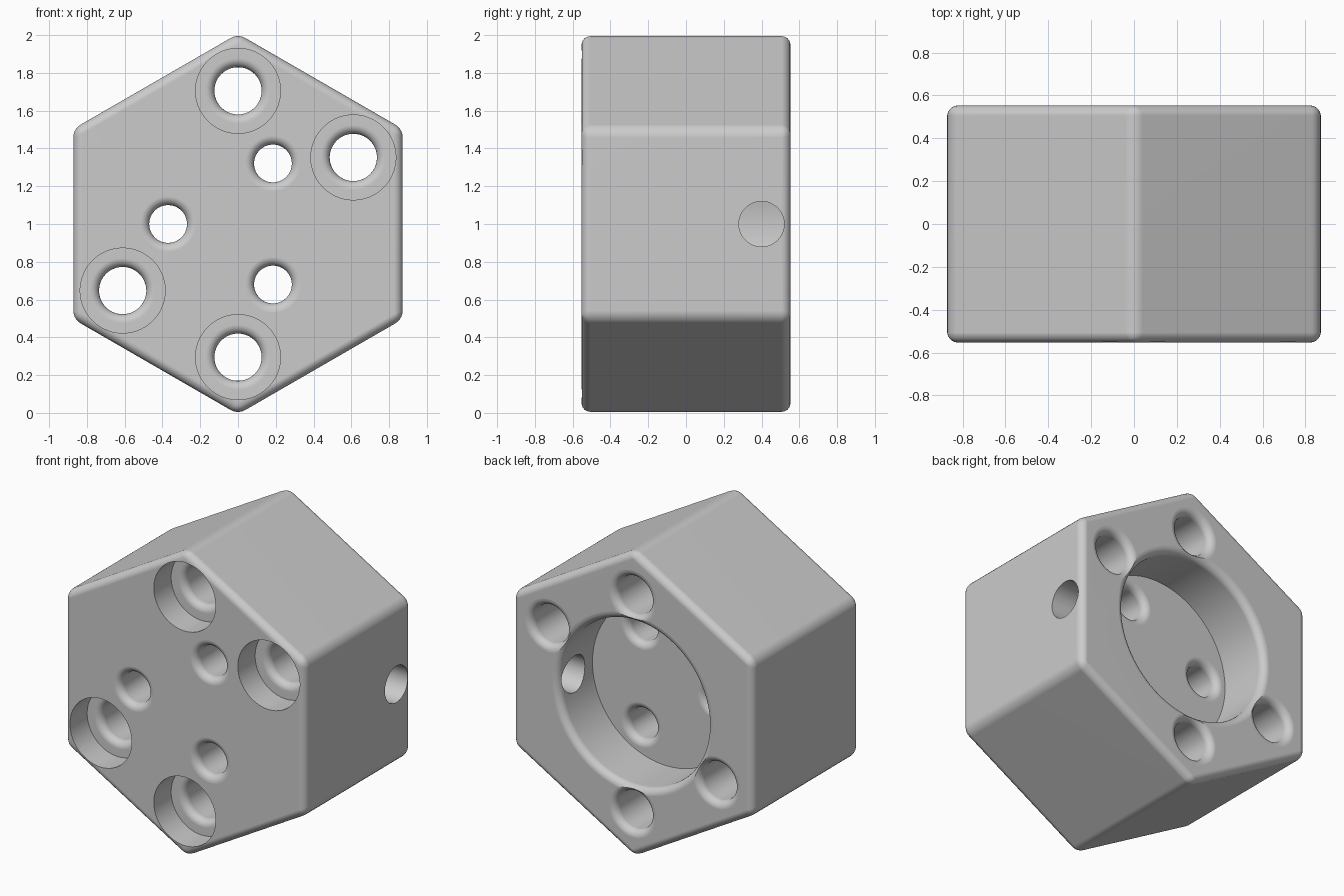
import bpy, bmesh
from math import sin, cos, pi, radians
from mathutils import Matrix, Vector

if "Cube" in bpy.data.objects:
    bpy.data.objects.remove(bpy.data.objects["Cube"])

HALF = 0.553      # half depth along y
RADIUS = 1.007    # hexagon corner radius before rounding
FILLET = 0.047
FLOOR = 0.2       # y of the pocket floor
STEP = -HALF + 0.18  # y of the counterbore floor
OUT = 0.1         # how far cutters reach past a face

mat = bpy.data.materials.new("grey metal")
mat.use_nodes = True
COLOUR = (0.6, 0.6, 0.6, 1)
mat.diffuse_color = COLOUR
mat.node_tree.nodes["Principled BSDF"].inputs["Base Color"].default_value = COLOUR


def add_object(name, bm):
    bmesh.ops.recalc_face_normals(bm, faces=bm.faces)
    mesh = bpy.data.meshes.new(name)
    bm.to_mesh(mesh)
    bm.free()
    mesh.materials.append(mat)
    obj = bpy.data.objects.new(name, mesh)
    bpy.context.collection.objects.link(obj)
    return obj


def flare(r, y, side, steps=6):
    """Quarter-round from the bore out to a face at y; side is the face's y direction."""
    pts = []
    for i in range(steps + 1):
        a = pi / 2 * i / steps
        pts.append((r + FILLET * (1 - cos(a)), y - side * FILLET * (1 - sin(a))))
    return pts


def lathe(name, profile, x=0, z=1, segments=64):
    """Closed solid of (radius, y) points turned about the y axis."""
    bm = bmesh.new()
    rings = []
    for r, y in profile:
        ring = []
        for i in range(segments):
            a = 2 * pi * (i + 0.5) / segments
            ring.append(bm.verts.new((x + r * cos(a), y, z + r * sin(a))))
        rings.append(ring)
    for a, b in zip(rings, rings[1:]):
        for i in range(segments):
            j = (i + 1) % segments
            bm.faces.new((a[i], a[j], b[j], b[i]))
    bm.faces.new(rings[0])
    bm.faces.new(rings[-1])
    return add_object(name, bm)


def on_circle(radius, degrees):
    a = radians(degrees)
    return radius * cos(a), 1 + radius * sin(a)


# Hexagonal block with rounded edges
bm = bmesh.new()
bmesh.ops.create_cone(bm, cap_ends=True, segments=6, radius1=RADIUS, radius2=RADIUS, depth=2 * HALF)
bmesh.ops.rotate(bm, verts=bm.verts, matrix=Matrix.Rotation(pi / 2, 3, 'X'))
if max(v.co.z for v in bm.verts) < RADIUS - 0.01:
    bmesh.ops.rotate(bm, verts=bm.verts, matrix=Matrix.Rotation(pi / 6, 3, 'Y'))
bmesh.ops.translate(bm, verts=bm.verts, vec=Vector((0, 0, 1)))
bmesh.ops.bevel(bm, geom=bm.edges[:], offset=FILLET, offset_type='OFFSET',
                segments=5, profile=0.5, affect='EDGES')
block = add_object("hex_block", bm)

cutters = []

# Round pocket in the back
rim = flare(0.54, HALF, 1)
cutters.append(lathe("pocket_cutter",
                     [(0.54, FLOOR)] + rim + [(0.54 + FILLET, HALF + OUT)], segments=96))

# Counterbored bolt holes
for angle in (30, 90, 210, 270):
    x, z = on_circle(0.705, angle)
    profile = [(0.225, -HALF - OUT), (0.225, STEP)]
    profile += reversed(flare(0.125, STEP, -1))
    profile += flare(0.125, HALF, 1) + [(0.125 + FILLET, HALF + OUT)]
    cutters.append(lathe("bolt_hole_cutter", profile, x, z))

# Plain holes into the pocket
for angle in (60, 180, 300):
    x, z = on_circle(0.37, angle)
    profile = [(0.1 + FILLET, -HALF - OUT)] + list(reversed(flare(0.1, -HALF, -1)))
    profile += flare(0.1, FLOOR, 1) + [(0.1 + FILLET, FLOOR + OUT)]
    cutters.append(lathe("small_hole_cutter", profile, x, z))

# Side hole from the left face into the pocket
bm = bmesh.new()
bmesh.ops.create_cone(bm, cap_ends=True, segments=48, radius1=0.12, radius2=0.12, depth=0.8)
bmesh.ops.rotate(bm, verts=bm.verts, matrix=Matrix.Rotation(pi / 2, 3, 'Y'))
bmesh.ops.translate(bm, verts=bm.verts, vec=Vector((0.7, 0.4, 1)))
cutters.append(add_object("side_hole_cutter", bm))

# Cut everything out of the block
bpy.ops.object.select_all(action='DESELECT')
block.select_set(True)
bpy.context.view_layer.objects.active = block
for cutter in cutters:
    mod = block.modifiers.new("cut", 'BOOLEAN')
    mod.operation = 'DIFFERENCE'
    mod.solver = 'EXACT'
    mod.object = cutter
    bpy.ops.object.modifier_apply(modifier=mod.name)
    bpy.data.objects.remove(cutter)

# Smooth rounds, flat faces
bpy.ops.object.shade_smooth_by_angle(angle=radians(30))
weighted = block.modifiers.new("flat faces", 'WEIGHTED_NORMAL')
weighted.keep_sharp = True
